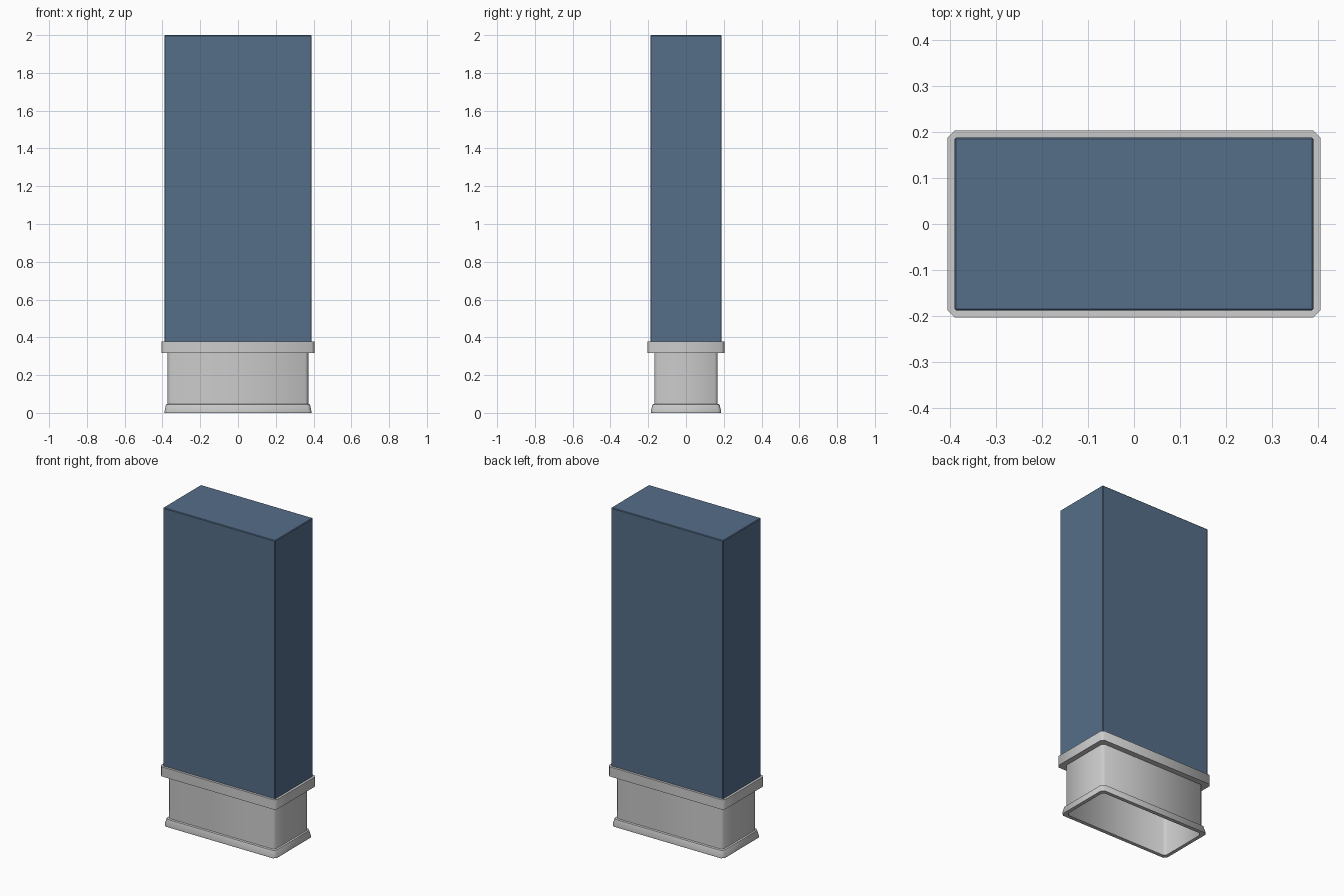
import bpy, bmesh, math

if "Cube" in bpy.data.objects:
    bpy.data.objects.remove(bpy.data.objects["Cube"])


def ring(bm, hx, hy, z, c=0.016):
    """Rectangle with cut corners, counter-clockwise from above."""
    pts = [(hx, -hy + c), (hx, hy - c), (hx - c, hy), (-hx + c, hy),
           (-hx, hy - c), (-hx, -hy + c), (-hx + c, -hy), (hx - c, -hy)]
    return [bm.verts.new((x, y, z)) for x, y in pts]


def finish(name, bm):
    bmesh.ops.recalc_face_normals(bm, faces=bm.faces)
    mesh = bpy.data.meshes.new(name)
    bm.to_mesh(mesh)
    bm.free()
    ob = bpy.data.objects.new(name, mesh)
    bpy.context.collection.objects.link(ob)
    return ob


# Hollow base: inside wall, foot flare, neck and collar as one closed profile
profile = [(0.366, 0.162, 0.372), (0.366, 0.162, 0.0), (0.388, 0.185, 0.0),
           (0.389, 0.186, 0.008), (0.381, 0.178, 0.045), (0.372, 0.168, 0.048),
           (0.372, 0.168, 0.318), (0.405, 0.203, 0.318), (0.405, 0.203, 0.379),
           (0.380, 0.178, 0.379)]
bm = bmesh.new()
loops = [ring(bm, *p) for p in profile]
n = len(loops[0])
for a, b in zip(loops, loops[1:] + loops[:1]):
    for i in range(n):
        j = (i + 1) % n
        bm.faces.new((a[i], a[j], b[j], b[i]))
base = finish("base", bm)
bpy.context.view_layer.objects.active = base
base.select_set(True)
bpy.ops.object.shade_smooth_by_angle(angle=math.radians(50))
base.select_set(False)

# Tall display box with finely chamfered edges
bm = bmesh.new()
bmesh.ops.create_cube(bm, size=1)
z0, z1 = 0.372, 2.0
for v in bm.verts:
    v.co.x *= 0.78
    v.co.y *= 0.376
    v.co.z = z1 if v.co.z > 0 else z0
bmesh.ops.bevel(bm, geom=bm.edges[:], offset=0.004, segments=1, affect='EDGES')
box = finish("display_box", bm)

blue = bpy.data.materials.new("blue_panel")
blue.diffuse_color = (0.09, 0.155, 0.25, 1)
blue.use_nodes = True
blue.node_tree.nodes["Principled BSDF"].inputs["Base Color"].default_value = blue.diffuse_color
box.data.materials.append(blue)
